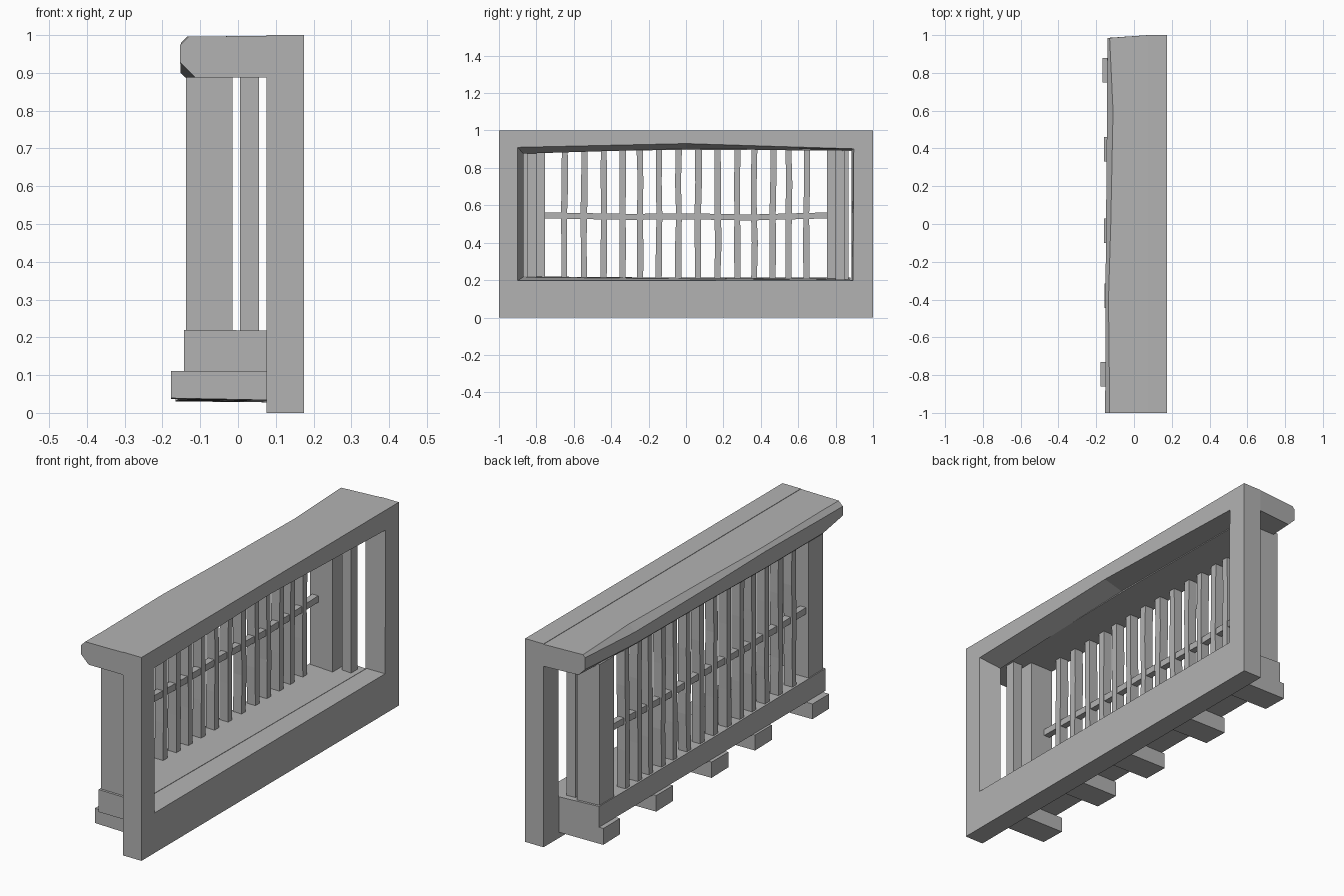
import bpy, bmesh, random

if "Cube" in bpy.data.objects:
    bpy.data.objects.remove(bpy.data.objects["Cube"])
random.seed(4)

# One darker grey for the whole model
grey = bpy.data.materials.new("dark_grey")
grey.diffuse_color = (.45, .45, .45, 1)
grey.use_nodes = True
grey.node_tree.nodes["Principled BSDF"].inputs["Base Color"].default_value = grey.diffuse_color


def make_object(name, bm):
    bmesh.ops.recalc_face_normals(bm, faces=bm.faces)
    mesh = bpy.data.meshes.new(name)
    bm.to_mesh(mesh)
    bm.free()
    mesh.materials.append(grey)
    obj = bpy.data.objects.new(name, mesh)
    bpy.context.collection.objects.link(obj)
    return obj


def loft(name, loops, ring=False):
    """Bridge loops with equal point counts; cap the ends or join them in a ring."""
    bm = bmesh.new()
    rows = [[bm.verts.new(p) for p in loop] for loop in loops]
    n = len(rows[0])
    pairs = list(zip(rows, rows[1:]))
    if ring:
        pairs.append((rows[-1], rows[0]))
    else:
        bm.faces.new(rows[0])
        bm.faces.new(rows[-1])
    for a, b in pairs:
        for i in range(n):
            j = (i + 1) % n
            bm.faces.new((a[i], a[j], b[j], b[i]))
    return make_object(name, bm)


def box(name, x0, x1, y0, y1, z0, z1):
    return loft(name, [[(x0, y0, z), (x1, y0, z), (x1, y1, z), (x0, y1, z)]
                       for z in (z0, z1)])


# Rectangular frame whose opening narrows slightly towards the lattice
def at_x(x, pts):
    return [(x, y, z) for y, z in pts]


outer = [(-1, 0), (0, 0), (1, 0), (1, 1), (0, 1), (-1, 1)]
opening = [(-.90, .197), (0, .197), (.893, .197), (.897, .902), (0, .93), (-.90, .91)]
opening_back = [(-.87, .217), (0, .208), (.885, .201), (.885, .895), (0, .903), (-.87, .876)]
loft("window_frame", [at_x(.175, outer), at_x(.175, opening),
                      at_x(.075, opening_back), at_x(.075, outer)], ring=True)

# Rough-hewn lintel: section varies along y (y, outer x, top chamfer, bottom chamfer, bottom z)
sections = [(-1, -.153, .022, .04, .888), (-.85, -.152, .022, .012, .888),
            (-.4, -.151, .016, .008, .891), (0, -.148, .025, .008, .897),
            (.6, -.143, .032, .012, .894), (.985, -.141, .012, .036, .89)]
loops = []
for y, x, top, low, z in sections:
    y_in = 1 if y > .9 else y
    loops.append([(.075, y_in, z), (x + low, y, z), (x, y, z + low),
                  (x, y, .996 - top), (x + top, y, .996), (.075, y_in, .998)])
loft("lintel_beam", loops)

# Sill beam with a slightly uneven top meeting the frame opening
loft("sill_beam", [[(-.143, y, .11), (.08, y, .11), (.08, y, z), (-.143, y, z2)]
                   for y, z, z2 in ((-.88, .218, .22), (0, .209, .213), (.88, .202, .213))])

# Support brackets under the sill
for i, (y, x) in enumerate([(-.795, -.177), (-.38, -.155), (-.035, -.16), (.395, -.16), (.815, -.166)]):
    b = .034 - .0015 * i
    loft(f"bracket_{i + 1}", [[(.078, y - .065, z), (x, y - .065, z + dz),
                               (x, y + .065, z + dz * .5), (.078, y + .065, z)]
                              for z, dz in ((b, .005), (.111, 0))])

# Corner posts and thin inner posts on both ends
for side, s in (("left", -1), ("right", 1)):
    ya, yb = sorted((s * .755, s * .868))
    box(f"corner_post_{side}", -.138, -.014, ya, yb, .2, .905)
    ya, yb = sorted((s * .80, s * .85))
    box(f"inner_post_{side}", .005, .055, ya, yb, .2, .905)

# Slightly wobbly lattice bars
bar_y = [-.65, -.545, -.44, -.34, -.245, -.145, -.04, .065, .17, .275, .365, .465, .55, .645]
for i, y in enumerate(bar_y):
    rows = []
    for z in (.2, .40, .54, .72, .905):
        c = y + random.uniform(-.003, .003)
        h = .0165 + random.uniform(-.0015, .0015)
        rows.append([(-.133, c - h, z), (-.087, c - h, z), (-.087, c + h, z), (-.133, c + h, z)])
    loft(f"lattice_bar_{i + 1}", rows)

# Cross rail threaded through the bars
loft("cross_rail", [[(-.124, y, z - .016), (-.092, y, z - .016),
                     (-.092, y, z + .016), (-.124, y, z + .016)]
                    for y, z in ((-.757, .546), (-.3, .538), (0, .541), (.35, .535), (.757, .546))])
